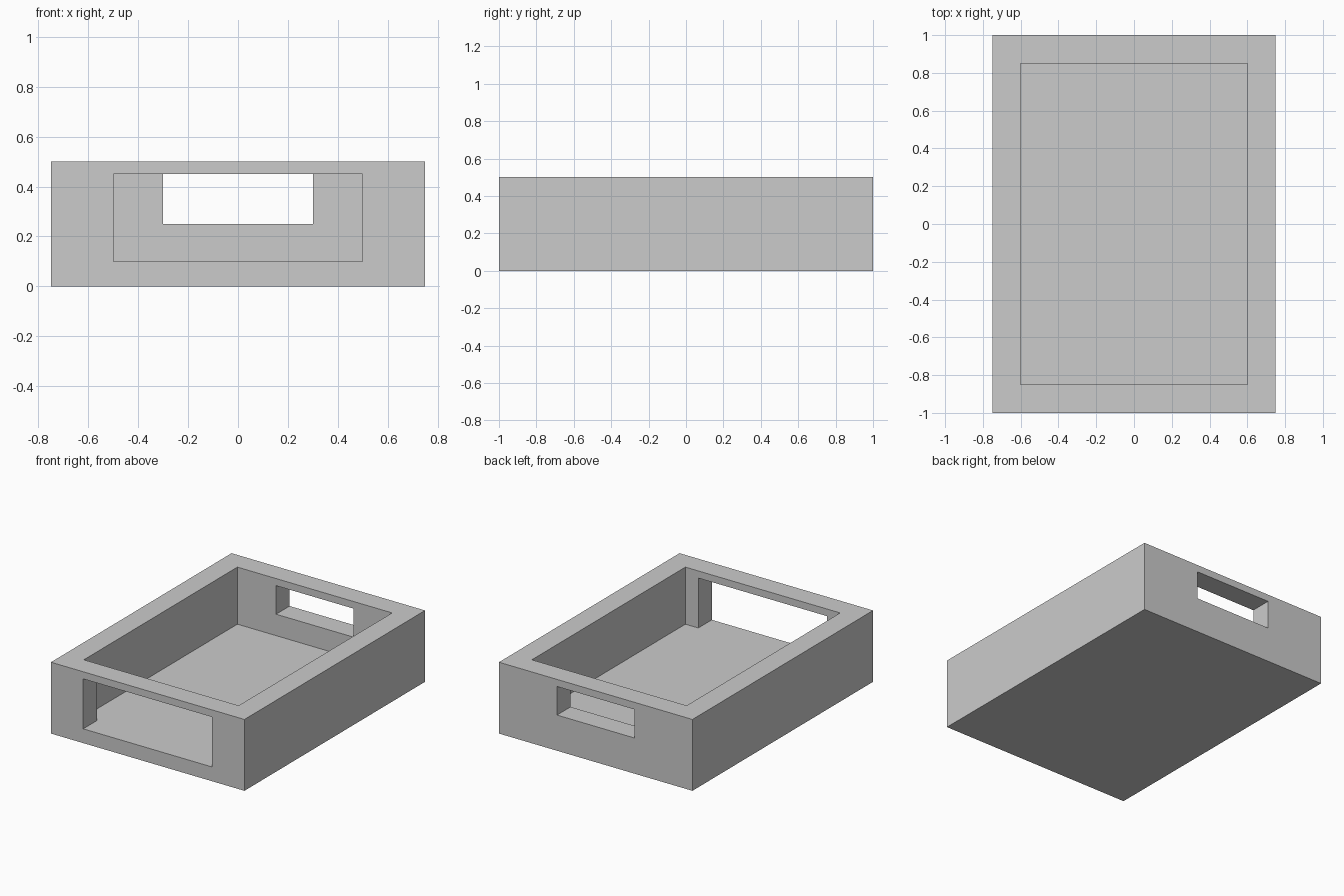
import bpy
import bmesh

if "Cube" in bpy.data.objects:
    bpy.data.objects.remove(bpy.data.objects["Cube"])


def box(name, lo, hi):
    """Flat-shaded box between two opposite corners."""
    bm = bmesh.new()
    bmesh.ops.create_cube(bm, size=2)
    for v in bm.verts:
        v.co = [hi[i] if v.co[i] > 0 else lo[i] for i in range(3)]
    mesh = bpy.data.meshes.new(name)
    bm.to_mesh(mesh)
    bm.free()
    obj = bpy.data.objects.new(name, mesh)
    bpy.context.collection.objects.link(obj)
    return obj


def cut(target, name, lo, hi):
    """Subtract a box from the target, then discard the cutter."""
    cutter = box(name, lo, hi)
    cutter.hide_render = True
    mod = target.modifiers.new(name, 'BOOLEAN')
    mod.operation = 'DIFFERENCE'
    mod.solver = 'EXACT'
    mod.object = cutter
    bpy.context.view_layer.objects.active = target
    bpy.ops.object.modifier_apply(modifier=mod.name)
    bpy.data.objects.remove(cutter)


FLOOR = 0.10

# Tray body with an open top
tray = box("tray", (-0.75, -1, 0), (0.75, 1, 0.5))
cut(tray, "cavity", (-0.6, -0.85, FLOOR), (0.6, 0.85, 0.7))

# Wide front opening, flush with the tray floor
cut(tray, "front_opening", (-0.5, -1.2, FLOOR), (0.5, -0.7, 0.45))

# Narrow slot through the back wall
cut(tray, "back_slot", (-0.3, 0.7, 0.25), (0.3, 1.2, 0.45))
